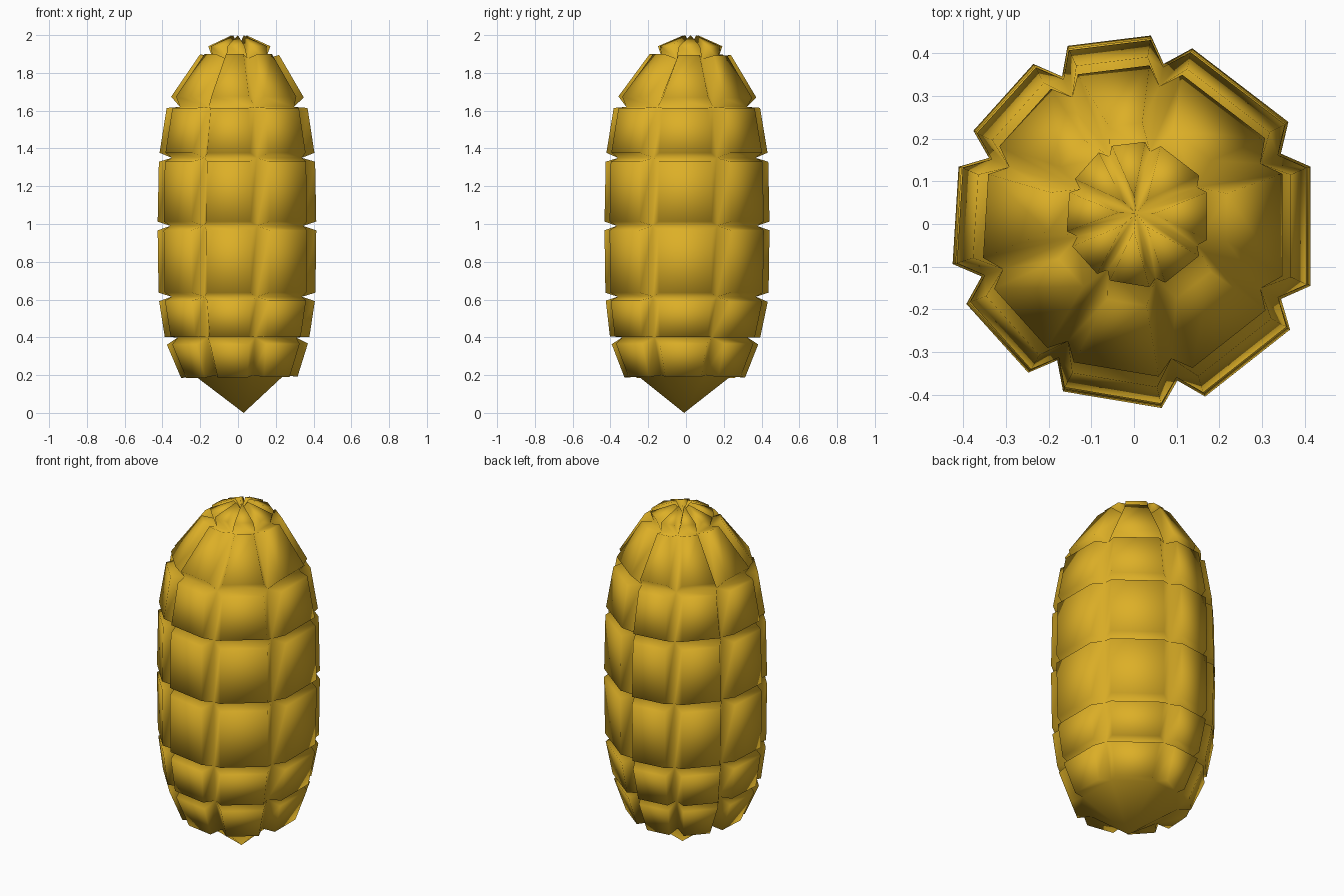
import bpy, bmesh, math
from mathutils import Vector

if "Cube" in bpy.data.objects:
    bpy.data.objects.remove(bpy.data.objects["Cube"])

mat = bpy.data.materials.new("golden_yellow")
mat.diffuse_color = (0.72, 0.43, 0.02, 1)
mat.use_nodes = True
mat.node_tree.nodes["Principled BSDF"].inputs["Base Color"].default_value = mat.diffuse_color

# irregular eight-sided cross-section: (angle in degrees, radius) of each groove
SECTION = [(25.6, .382), (79.5, .382), (116, .385), (155.5, .374),
           (199, .378), (240.6, .367), (285.5, .381), (333, .387)]
# height, scale and centre of each groove ring
RINGS = [(.20, .68, .01, -.01), (.40, .89, 0, -.01), (.615, .985, 0, 0), (.99, 1, 0, 0),
         (1.35, .98, 0, 0), (1.62, .86, 0, 0), (1.875, .40, .01, .02)]
DEPTH = .07

bm = bmesh.new()

# core body
rings = []
for z, s, cx, cy in RINGS:
    rings.append([bm.verts.new((cx + r * s * math.cos(math.radians(a)),
                                cy + r * s * math.sin(math.radians(a)), z))
                  for a, r in SECTION])
bottom = bm.verts.new((.03, -.01, 0))
top = bm.verts.new((.005, .025, 1.94))
n = len(SECTION)
panels = []
for lo, hi in zip(rings, rings[1:]):
    for i in range(n):
        j = (i + 1) % n
        panels.append(bm.faces.new((lo[i], lo[j], hi[j], hi[i])))
for i in range(n):
    j = (i + 1) % n
    panels.append(bm.faces.new((rings[-1][i], rings[-1][j], top)))
    bm.faces.new((rings[0][j], rings[0][i], bottom))
bm.normal_update()

# raised panels, each pushed out and tapered so that grooves stay between them
raised = bmesh.ops.extrude_discrete_faces(bm, faces=panels)["faces"]
bm.normal_update()
for f in raised:
    nor = f.normal.copy()
    c = f.calc_center_median()
    side = Vector((0, 0, 1)).cross(nor).normalized()
    for v in f.verts:
        d = v.co - c
        across = side * d.dot(side)
        v.co = c + across * .82 + (d - across) * .88 + nor * DEPTH

bmesh.ops.recalc_face_normals(bm, faces=bm.faces)
for f in bm.faces:
    f.smooth = True
mesh = bpy.data.meshes.new("segmented_pod")
bm.to_mesh(mesh)
bm.free()
mesh.materials.append(mat)
pod = bpy.data.objects.new("segmented_pod", mesh)
bpy.context.collection.objects.link(pod)
